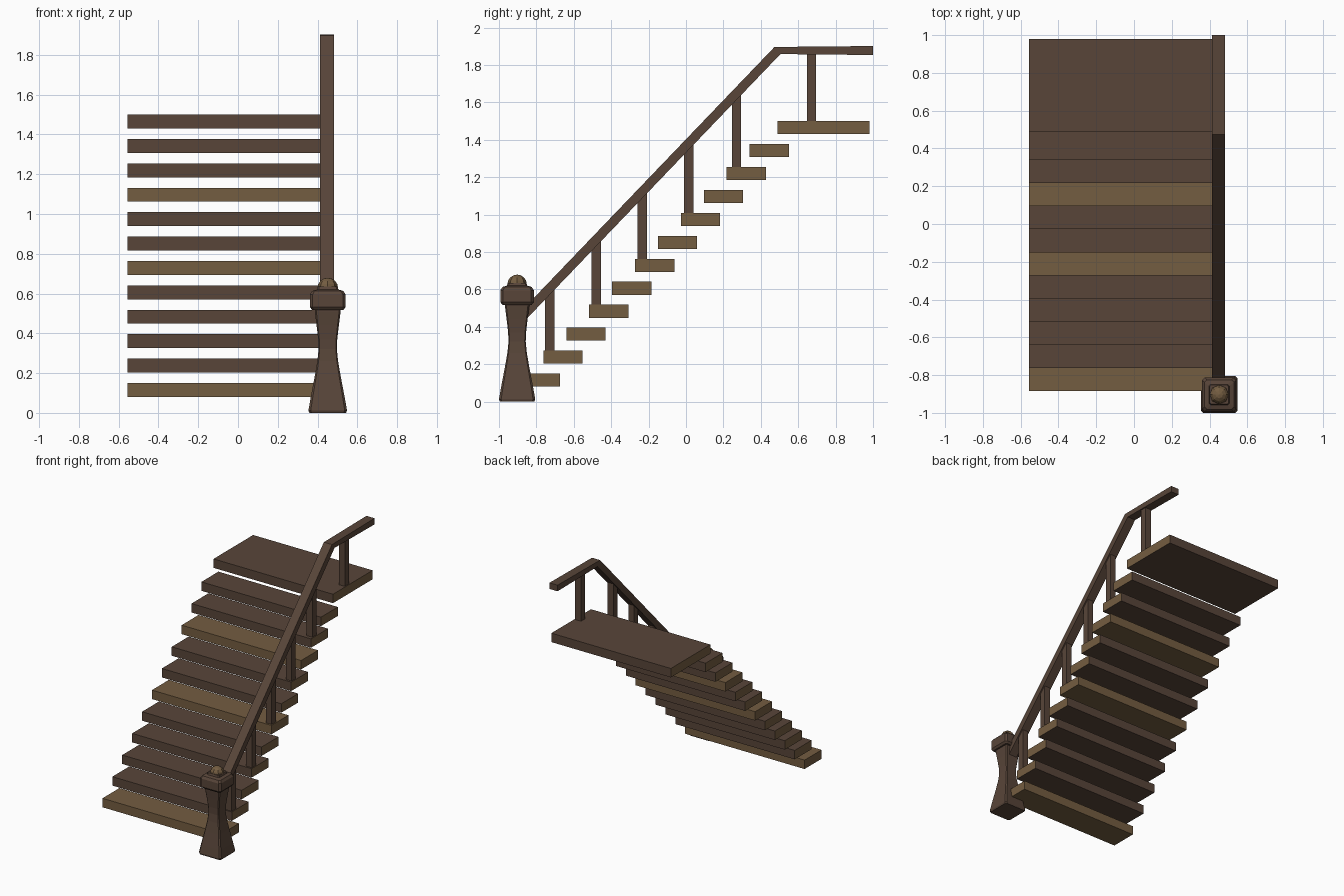
import bpy, bmesh, math
from mathutils import Vector

if "Cube" in bpy.data.objects:
    bpy.data.objects.remove(bpy.data.objects["Cube"])


def srgb(*c):
    return tuple(((v / 255 + 0.055) / 1.055) ** 2.4 for v in c) + (1.0,)


def material(name, col):
    m = bpy.data.materials.new(name)
    m.diffuse_color = col
    m.use_nodes = True
    m.node_tree.nodes["Principled BSDF"].inputs["Base Color"].default_value = m.diffuse_color
    return m


DARK = material("dark_wood", srgb(88, 69, 57))
LIGHT = material("light_wood", srgb(116, 93, 65))


def finish(name, bm, *mats):
    bmesh.ops.recalc_face_normals(bm, faces=bm.faces)
    me = bpy.data.meshes.new(name)
    bm.to_mesh(me)
    bm.free()
    for m in mats:
        me.materials.append(m)
    ob = bpy.data.objects.new(name, me)
    bpy.context.collection.objects.link(ob)
    return ob


def box(name, lo, hi, *mats, light_ends=False):
    bm = bmesh.new()
    bmesh.ops.create_cube(bm, size=1)
    lo, hi = Vector(lo), Vector(hi)
    for v in bm.verts:
        v.co = (lo + hi) / 2 + v.co * (hi - lo)
    ob = finish(name, bm, *mats)
    if light_ends:
        for p in ob.data.polygons:
            p.material_index = int(abs(p.normal.x) > 0.9)
    return ob


def loft(name, rings, mat):
    """Closed skin over equal-length rings of points."""
    bm = bmesh.new()
    rows = [[bm.verts.new(p) for p in r] for r in rings]
    n = len(rows[0])
    for a, b in zip(rows, rows[1:]):
        for i in range(n):
            j = (i + 1) % n
            bm.faces.new((a[i], a[j], b[j], b[i]))
    bm.faces.new(rows[0])
    bm.faces.new(rows[-1])
    return finish(name, bm, mat)


# Treads and landing: board ends are end grain, three boards are all light
RISE, RUN = 0.1227, 0.1225
X0, X1 = -0.555, 0.48


def top(i):
    return 0.15 + RISE * i


for i in range(12):
    y0 = -0.885 + RUN * i
    y1 = y0 + 0.21
    if i == 11:
        y0, y1 = 0.49, 0.98
    face = LIGHT if i in (0, 5, 8) else DARK
    box("landing" if i == 11 else f"tread_{i + 1}", (X0, y0, top(i) - 0.07),
        (X1, y1, top(i)), face, LIGHT, light_ends=True)

# Handrail: slope then level run
RX0, RX1 = 0.413, 0.483
SLOPE = 1.043
yb = -0.88
profile = [((0.473, 1.896), (0.505, 1.858)), ((1.0, 1.901), (1.0, 1.853))]
profile.insert(0, ((yb, 1.896 + SLOPE * (yb - 0.473)), (yb, 1.858 + SLOPE * (yb - 0.505))))
loft("handrail", [[(RX0, *t), (RX1, *t), (RX1, *b), (RX0, *b)] for t, b in profile], DARK)

# Balusters on every second tread, tops buried in the rail
for k, y in enumerate((-0.728, -0.479, -0.233, 0.014, 0.27, 0.671)):
    z = min(1.875, 1.878 + SLOPE * (y - 0.49))
    box(f"baluster_{k + 1}", (0.423, y - 0.025, top(2 * k + 1)), (0.473, y + 0.025, z), DARK)

# Newel post: chamfered square sections along a waisted profile
NX, NY = 0.451, -0.903


def section(h, z, c=0.12):
    k = h * (1 - c)
    pts = [(k, -h), (h, -k), (h, k), (k, h), (-k, h), (-h, k), (-h, -k), (-k, -h)]
    return [(NX + x, NY + y, z) for x, y in pts]


loft("newel_shaft", [section(h, z) for h, z in (
    (0.092, 0), (0.097, 0.012), (0.086, 0.075), (0.066, 0.18), (0.052, 0.26), (0.046, 0.32),
    (0.048, 0.37), (0.056, 0.44), (0.065, 0.51), (0.065, 0.53))], DARK)
loft("newel_cap", [section(h, z, 0.16) for h, z in (
    (0.078, 0.517), (0.09, 0.532), (0.09, 0.595), (0.078, 0.613), (0.054, 0.62), (0.05, 0.635))], DARK)

# Faceted ball finial
bm = bmesh.new()
bmesh.ops.create_uvsphere(bm, u_segments=8, v_segments=8, radius=0.052)
bmesh.ops.translate(bm, verts=bm.verts, vec=(NX, NY, 0.627))
finish("newel_finial", bm, LIGHT)
